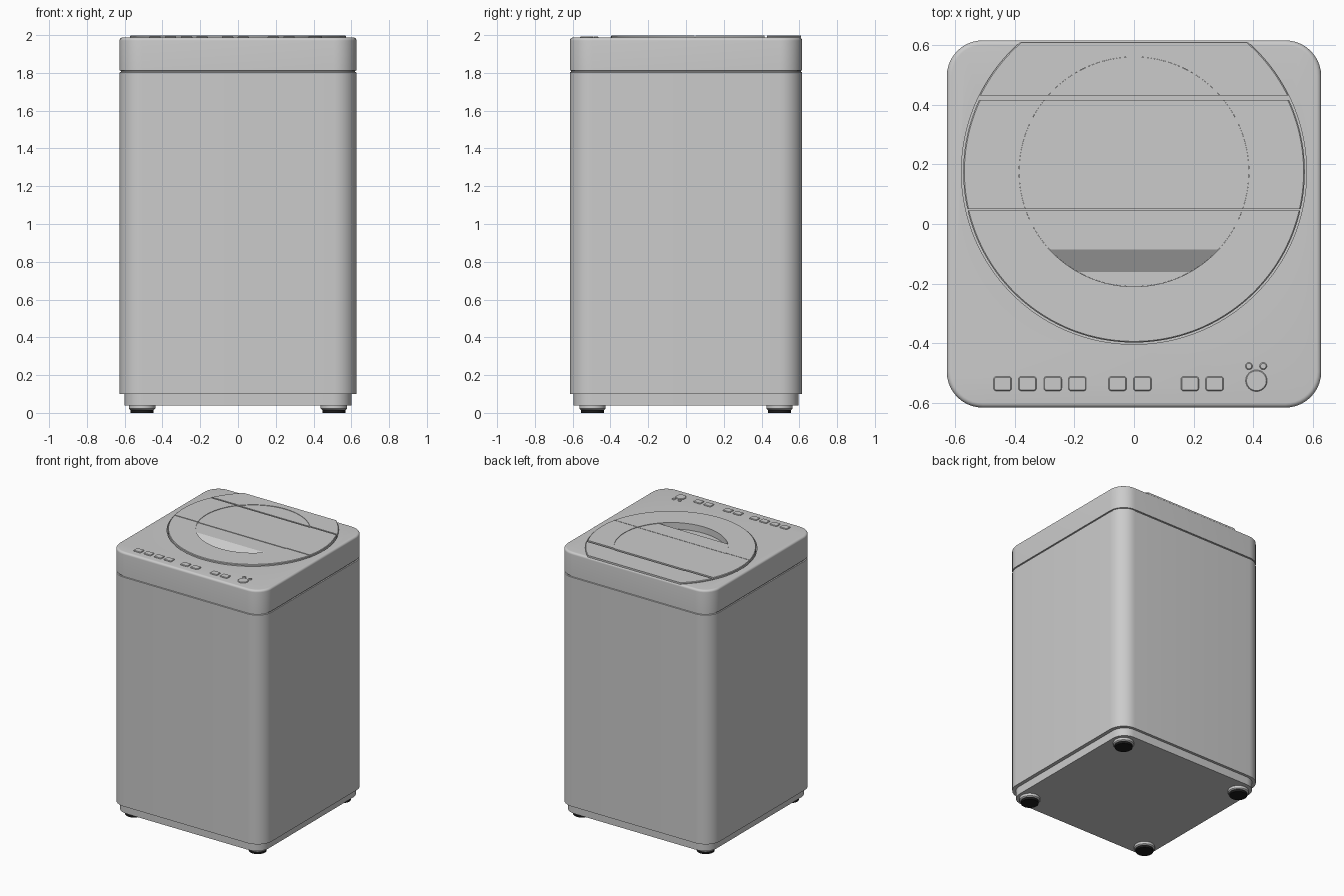
import bpy, bmesh, math

if "Cube" in bpy.data.objects:
    bpy.data.objects.remove(bpy.data.objects["Cube"])

black = bpy.data.materials.new("black_rubber")
black.diffuse_color = (0.01, 0.01, 0.01, 1)
black.use_nodes = True
black.node_tree.nodes["Principled BSDF"].inputs["Base Color"].default_value = black.diffuse_color
LID_Y = 0.175          # centre of the round lid
WIN_R = 0.385          # radius of the lid window


def finish(bm, name, smooth=True):
    bmesh.ops.remove_doubles(bm, verts=bm.verts, dist=1e-5)
    bmesh.ops.recalc_face_normals(bm, faces=bm.faces)
    me = bpy.data.meshes.new(name)
    bm.to_mesh(me)
    bm.free()
    ob = bpy.data.objects.new(name, me)
    bpy.context.collection.objects.link(ob)
    if smooth:
        bpy.ops.object.select_all(action='DESELECT')
        bpy.context.view_layer.objects.active = ob
        ob.select_set(True)
        bpy.ops.object.shade_smooth_by_angle(angle=math.radians(30))
    return ob


def loft(rings):
    """Skin a stack of (outline, z) rings and cap both ends."""
    bm = bmesh.new()
    loops = [[bm.verts.new((x, y, z)) for x, y in pts] for pts, z in rings]
    for a, b in zip(loops, loops[1:]):
        for i in range(len(a)):
            j = (i + 1) % len(a)
            bm.faces.new((a[i], a[j], b[j], b[i]))
    bm.faces.new(loops[0][::-1])
    bm.faces.new(loops[-1])
    return bm


def rounded(hx, hy, r, cx=0, cy=0, n=10):
    pts = []
    for k, (sx, sy) in enumerate(((1, 1), (-1, 1), (-1, -1), (1, -1))):
        for i in range(n + 1):
            a = math.pi / 2 * (k + i / n)
            pts.append((cx + sx * (hx - r) + r * math.cos(a),
                        cy + sy * (hy - r) + r * math.sin(a)))
    return pts


def block(name, hx, hy, r, levels, cx=0, cy=0):
    """Rounded block; levels are (inset, z) pairs."""
    rr = r * 0.998
    return finish(loft([(rounded(hx - d, hy - d, rr - d, cx, cy), z)
                        for d, z in levels]), name)


def segment(r, y0, y1, n=48):
    """Circle about the lid centre, clipped between two y values."""
    a0 = math.asin(max(-1, (y0 - LID_Y) / r))
    a1 = math.asin(min(1, (y1 - LID_Y) / r))
    ang = [a0 + (a1 - a0) * i / n for i in range(n + 1)]
    right = [(r * math.cos(a), LID_Y + r * math.sin(a)) for a in ang]
    left = [(-x, y) for x, y in reversed(right)]
    if abs(right[-1][0]) < 1e-6:
        left = left[1:]
    if abs(right[0][0]) < 1e-6:
        left = left[:-1]
    return right + left


def cut(ob, cutter):
    cutter.hide_render = True
    mod = ob.modifiers.new("cut", 'BOOLEAN')
    mod.object, mod.operation, mod.solver = cutter, 'DIFFERENCE', 'EXACT'
    bpy.context.view_layer.objects.active = ob
    bpy.ops.object.modifier_apply(modifier=mod.name)
    bpy.data.objects.remove(cutter)


# Cabinet, plinth and top cover
block("plinth", 0.60, 0.595, 0.10, [(0, 0.04), (0, 0.11)])
block("cabinet", 0.627, 0.615, 0.12, [(0, 0.10), (0, 1.803), (0.006, 1.805)])
block("cover_seam", 0.62, 0.608, 0.113, [(0, 1.80), (0, 1.82)])
bevel = [(0.016 * (1 - math.cos(a)), 1.971 + 0.016 * math.sin(a))
         for a in [math.pi / 2 * i / 6 for i in range(7)]]
cover = block("top_cover", 0.627, 0.615, 0.12,
              [(0.006, 1.811), (0, 1.813)] + bevel)
pocket = finish(loft([(segment(0.578, -1, 0.43), z) for z in (1.93, 2.1)]),
                "lid_pocket_cutter", False)
cut(cover, pocket)

# Lid panels with a shared round window opening
for name, r, y0, y1, zt in (("lid_front_panel", 0.572, -1, 0.046, 1.998),
                            ("lid_middle_panel", 0.572, 0.051, 0.416, 1.999),
                            ("lid_rear_panel", 0.578, 0.43, 0.608, 1.997)):
    e = 0.004
    panel = finish(loft([(segment(r, y0, y1), 1.93),
                         (segment(r, y0, y1), zt - e),
                         (segment(r - e, max(y0, LID_Y - r) + e * (y0 == -1),
                                  y1), zt)]), name)
    hole = finish(loft([(segment(WIN_R, -1, 1), z) for z in (1.94, 2.1)]),
                  "window_cutter", False)
    cut(panel, hole)

    # Window insert, with the sloped finger recess in the front one
    bm = loft([(segment(WIN_R - 0.0005, y0, y1), z) for z in (1.938, zt - 0.003)])
    if y0 == -1:
        for y in (-0.16, -0.085):
            bmesh.ops.bisect_plane(bm, geom=bm.verts[:] + bm.edges[:] + bm.faces[:],
                                   plane_co=(0, y, 0), plane_no=(0, 1, 0))
        for v in bm.verts:
            if v.co.z > 1.95:
                v.co.z -= 0.045 * min(1, max(0, (-0.085 - v.co.y) / 0.075))
    finish(bm, name.replace("panel", "window"))

# Control buttons
raised = [(0, 1.97), (0, 1.990), (0.003, 1.993)]
for i, x in enumerate((-0.44, -0.357, -0.272, -0.19, -0.055, 0.028, 0.187, 0.27)):
    block(f"button_{i + 1}", 0.03, 0.024, 0.009, raised, x, -0.535)

# Power button and two indicator lamps
for name, r, x, y in (("power_button", 0.036, 0.41, -0.525),
                      ("lamp_left", 0.012, 0.385, -0.476),
                      ("lamp_right", 0.012, 0.433, -0.476)):
    block(name, r, r, r, raised, x, y)

# Feet with black rubber pads
for sx in (-1, 1):
    for sy in (-1, 1):
        x, y = sx * 0.508, sy * 0.495
        tag = ("left", "right")[sx > 0] + "_" + ("front", "back")[sy > 0]
        block("foot_" + tag, 0.07, 0.07, 0.07,
              [(0.008, 0.016), (0, 0.022), (0, 0.05)], x, y)
        pad = block("foot_pad_" + tag, 0.06, 0.06, 0.06,
                    [(0, 0), (0, 0.02)], x, y)
        pad.data.materials.append(black)
